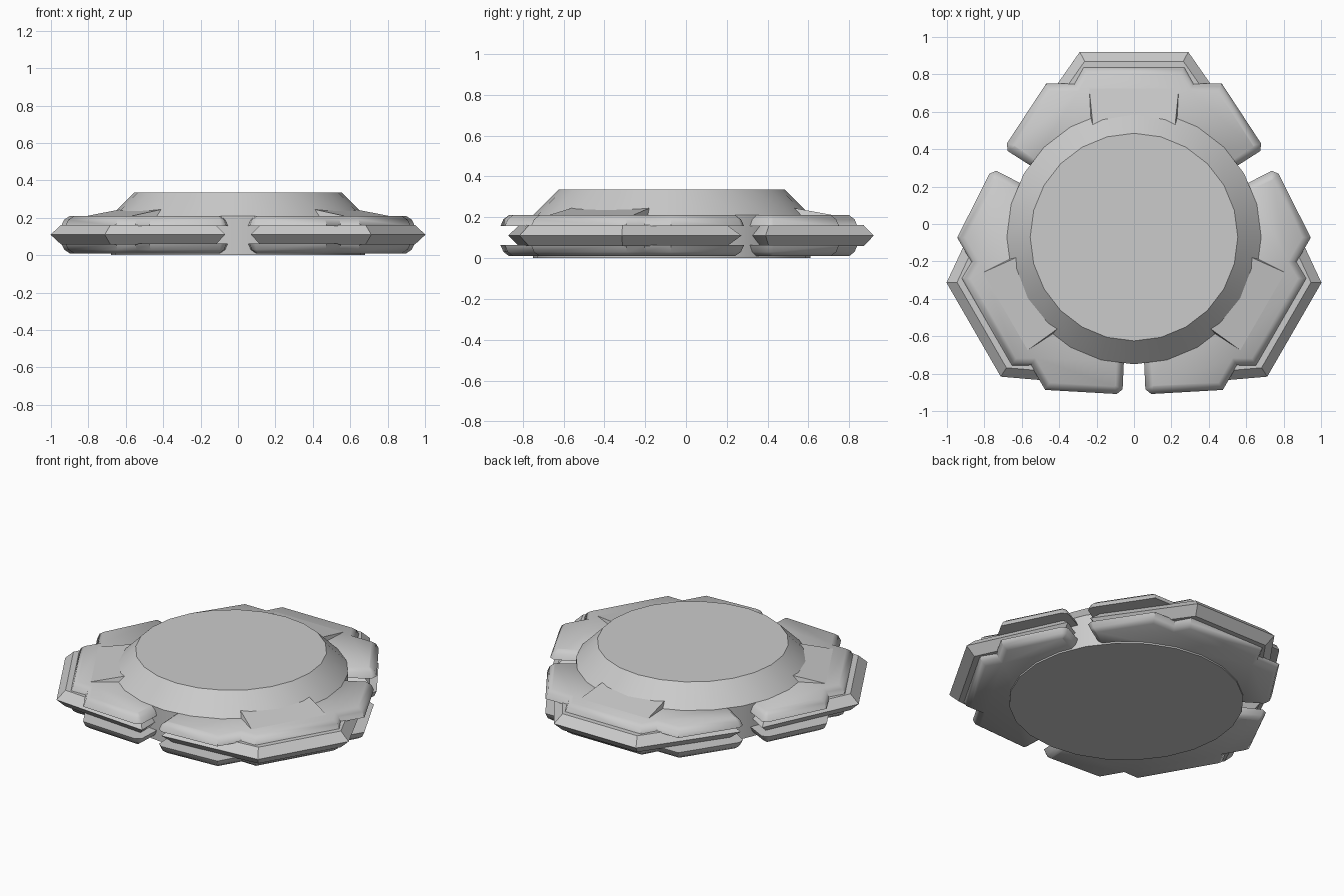
import bpy, math
from mathutils import Vector, Matrix

if "Cube" in bpy.data.objects:
    bpy.data.objects.remove(bpy.data.objects["Cube"])

CY = -0.07          # hub centre in y
MID = 0.11          # height of the symmetry plane of the arms

grey = bpy.data.materials.new("plain_grey")
grey.diffuse_color = (0.6, 0.6, 0.6, 1)
grey.use_nodes = True
grey.node_tree.nodes["Principled BSDF"].inputs["Base Color"].default_value = grey.diffuse_color


def make(name, verts, faces, angle):
    me = bpy.data.meshes.new(name)
    me.from_pydata(verts, [], faces)
    me.materials.append(grey)
    ob = bpy.data.objects.new(name, me)
    bpy.context.collection.objects.link(ob)
    bpy.ops.object.select_all(action='DESELECT')
    bpy.context.view_layer.objects.active = ob
    ob.select_set(True)
    bpy.ops.object.mode_set(mode='EDIT')
    bpy.ops.mesh.select_all(action='SELECT')
    bpy.ops.mesh.normals_make_consistent(inside=False)
    bpy.ops.object.mode_set(mode='OBJECT')
    bpy.ops.object.shade_smooth_by_angle(angle=math.radians(angle))
    return ob


def mirrored(half):
    """Full clockwise outline from its right half."""
    return [(-x, y) for x, y in reversed(half)] + list(half)


def inset(pts, d):
    """Offset a clockwise outline inward by d."""
    out, n = [], len(pts)
    for i in range(n):
        p, a, b = Vector(pts[i]), Vector(pts[i - 1]), Vector(pts[(i + 1) % n])
        e1, e2 = (p - a).normalized(), (b - p).normalized()
        n1, n2 = Vector((e1.y, -e1.x)), Vector((e2.y, -e2.x))
        out.append(tuple(p + (n1 + n2) * d / (1 + n1.dot(n2))))
    return out


def loft(name, rings, angle):
    """Skin between outlines given as (points, z), capped at both ends."""
    n = len(rings[0][0])
    verts = [(x, y, z) for pts, z in rings for x, y in pts]
    faces = [[k * n + i, k * n + (i + 1) % n, (k + 1) * n + (i + 1) % n, (k + 1) * n + i]
             for k in range(len(rings) - 1) for i in range(n)]
    faces += [list(range(n)), [(len(rings) - 1) * n + i for i in range(n)]]
    return make(name, verts, faces, angle)


def circle(r, n=24):
    return [(r * math.sin(2 * math.pi * i / n), r * math.cos(2 * math.pi * i / n)) for i in range(n)]


# Hub: straight drum with a chamfered cap
hub = loft("hub", [(circle(0.68), 0), (circle(0.68), 0.21), (circle(0.555), 0.335)], 35)
hub.location.y = CY

plate = mirrored([(0.27, 0.91), (0.32, 0.82), (0.47, 0.82), (0.68, 0.50),
                  (0.675, 0.46), (0.55, 0.38), (0.42, 0.30)])
ridge = mirrored([(0.29, 0.99), (0.66, 0.46), (0.50, 0.37)])

for label, turn in (("back", 0), ("right", -120), ("left", 120)):
    parts = []
    # Upper and lower armour plates with rounded edges
    for side, s in (("upper", 1), ("lower", -1)):
        rings = [(plate, MID + s * 0.047), (inset(plate, 0.014), MID + s * 0.08),
                 (inset(plate, 0.04), MID + s * 0.1)]
        parts.append(loft(f"{label}_{side}_plate", rings, 50))
    # Middle layer with a pointed rim
    parts.append(loft(f"{label}_middle_layer",
                      [(inset(ridge, 0.05), MID - 0.052), (ridge, MID),
                       (inset(ridge, 0.05), MID + 0.052)], 25))
    # Low ramp that rises from the plate into the hub rim
    parts.append(make(f"{label}_ramp",
                      [(-0.22, 0.6, 0.245), (0.22, 0.6, 0.245), (0.24, 0.8, 0.209), (-0.24, 0.8, 0.209),
                       (-0.23, 0.6, 0.205), (0.23, 0.6, 0.205)],
                      [(0, 1, 2, 3), (1, 5, 2), (0, 3, 4), (0, 4, 5, 1), (4, 3, 2, 5)], 20))
    for ob in parts:
        ob.matrix_world = Matrix.Translation((0, CY, 0)) @ Matrix.Rotation(math.radians(turn), 4, 'Z')
